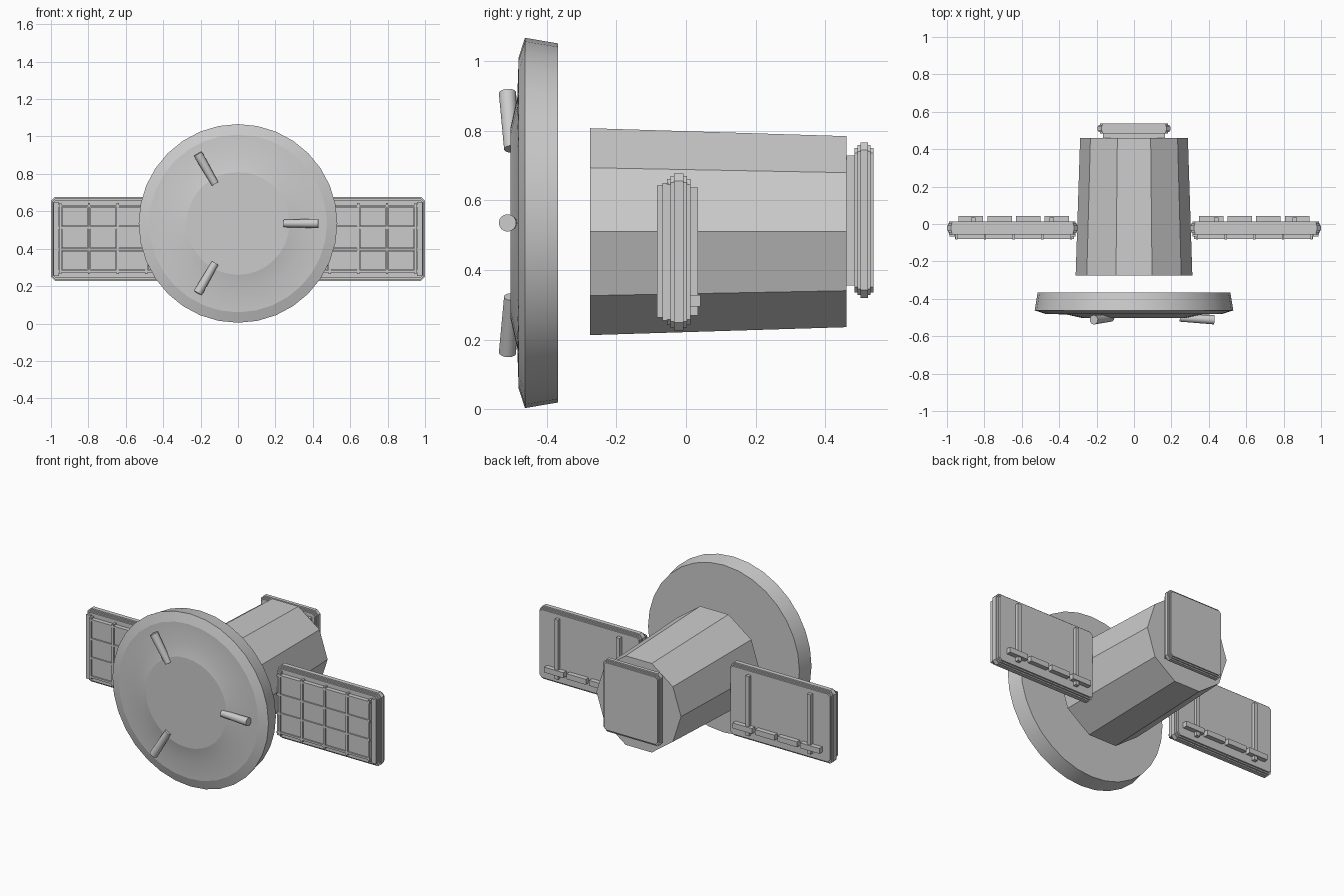
import bpy, bmesh
from math import sin, cos, pi, radians
from mathutils import Vector, Matrix

old = bpy.data.objects.get("Cube")
if old:
    bpy.data.objects.remove(old, do_unlink=True)

grey = bpy.data.materials.new("light_grey")
grey.use_nodes = True
grey.diffuse_color = (0.6, 0.6, 0.6, 1)
grey.node_tree.nodes["Principled BSDF"].inputs["Base Color"].default_value = (0.6, 0.6, 0.6, 1)


def finish(name, bm):
    bmesh.ops.recalc_face_normals(bm, faces=bm.faces[:])
    mesh = bpy.data.meshes.new(name)
    bm.to_mesh(mesh)
    bm.free()
    mesh.materials.append(grey)
    obj = bpy.data.objects.new(name, mesh)
    bpy.context.collection.objects.link(obj)
    return obj


def add_box(bm, x, y, z):
    """Box between the (low, high) pairs on each axis."""
    mid = Vector([(a + b) / 2 for a, b in (x, y, z)])
    size = [abs(b - a) for a, b in (x, y, z)]
    bmesh.ops.create_cube(bm, size=1, matrix=Matrix.Translation(mid) @ Matrix.Diagonal((*size, 1)))


def add_plate(bm, x, y, z, cut):
    """Upright plate with clipped corners, extruded along y."""
    (x0, x1), (z0, z1) = x, z
    outline = [(x0 + cut, z0), (x1 - cut, z0), (x1, z0 + cut), (x1, z1 - cut),
               (x1 - cut, z1), (x0 + cut, z1), (x0, z1 - cut), (x0, z0 + cut)]
    face = bm.faces.new([bm.verts.new((px, y[0], pz)) for px, pz in outline])
    new = bmesh.ops.extrude_face_region(bm, geom=[face])["geom"]
    verts = [v for v in new if isinstance(v, bmesh.types.BMVert)]
    bmesh.ops.translate(bm, verts=verts, vec=(0, y[1] - y[0], 0))


def lathe(name, profile, sides, height):
    """Turn (radius, y) points around the y axis; both ends are capped."""
    bm = bmesh.new()
    rings = [[bm.verts.new((r * cos(2 * pi * i / sides), y, height + r * sin(2 * pi * i / sides)))
              for i in range(sides)] for r, y in profile]
    for a, b in zip(rings, rings[1:]):
        for i in range(sides):
            j = (i + 1) % sides
            bm.faces.new((a[i], a[j], b[j], b[i]))
    bm.faces.new(rings[0])
    bm.faces.new(rings[-1])
    return finish(name, bm)


def panel_core(bm, x, y, z):
    """Thick plate with a thinner ridge running round its rim."""
    depth = y[1] - y[0]
    add_plate(bm, x, y, z, 0.015)
    add_plate(bm, (x[0] - 0.006, x[1] + 0.006), (y[0] + 0.15 * depth, y[1] - 0.15 * depth),
              (z[0] - 0.008, z[1] + 0.008), 0.018)
    add_plate(bm, (x[0] - 0.012, x[1] + 0.012), (y[0] + 0.3 * depth, y[1] - 0.3 * depth),
              (z[0] - 0.016, z[1] + 0.016), 0.022)


# Main body: tapered ten-sided barrel
lathe("body", [(0.312, -0.275), (0.288, 0.46)], 10, 0.51)

# Dish with a stepped front
dish_z = 0.535
dish = lathe("dish", [(0.275, -0.503), (0.36, -0.484), (0.475, -0.48),
                      (0.531, -0.462), (0.515, -0.367)], 32, dish_z)

# Three tapered pegs spread around the dish front
pegs = []
for n in range(3):
    a = 2 * pi * n / 3
    out = Vector((cos(a), 0, sin(a)))
    start = out * 0.245 + Vector((0, -0.502, dish_z))
    end = out * 0.43 + Vector((0, -0.512, dish_z))
    bm = bmesh.new()
    turn = (end - start).to_track_quat("Z", "Y").to_matrix().to_4x4()
    bmesh.ops.create_cone(bm, cap_ends=True, segments=16, radius1=0.02, radius2=0.025,
                          depth=(end - start).length,
                          matrix=Matrix.Translation((start + end) / 2) @ turn)
    pegs.append(finish(f"dish_peg_{n + 1}", bm))

# Side panels
for side, s in (("left", 1), ("right", -1)):
    def span(a, b):
        return tuple(sorted((s * a, s * b)))

    bm = bmesh.new()
    panel_core(bm, span(0.312, 0.988), (-0.055, 0.013), (0.243, 0.661))
    # end rails
    for x in (0.312, 0.958):
        add_box(bm, span(x, x + 0.028), (-0.068, -0.05), (0.255, 0.65))
    finish(f"{side}_panel", bm)

    # Grid frame on the panel front
    bm = bmesh.new()
    x0, z0, step_x, step_z = 0.337, 0.28, 0.153, 0.116
    for i in range(5):
        x = x0 + i * step_x
        add_box(bm, span(x - 0.006, x + 0.006), (-0.083, -0.05), (0.264, 0.643))
    for k in range(4):
        z = z0 + k * step_z
        add_box(bm, span(0.32, 0.958), (-0.081, -0.05), (z - 0.006, z + 0.006))
    finish(f"{side}_panel_grid", bm)

    # Cells between the bars
    bm = bmesh.new()
    for i in range(4):
        for k in range(3):
            x, z = x0 + i * step_x, z0 + k * step_z
            add_box(bm, span(x + 0.008, x + step_x - 0.008), (-0.076, -0.05),
                    (z + 0.008, z + step_z - 0.008))
    finish(f"{side}_panel_cells", bm)

    # Uprights and a broken rail on the panel back
    bm = bmesh.new()
    for x in (0.44, 0.86):
        add_box(bm, span(x - 0.012, x + 0.012), (0.01, 0.034), (0.27, 0.637))
    for i in range(4):
        x = x0 + i * step_x
        add_box(bm, span(x + 0.01, x + step_x - 0.012), (0.01, 0.042), (0.295, 0.328))
    finish(f"{side}_panel_braces", bm)

# Rear panel and its mount
bm = bmesh.new()
panel_core(bm, (-0.183, 0.183), (0.484, 0.538), (0.336, 0.75))
finish("rear_panel", bm)
bm = bmesh.new()
add_box(bm, (-0.165, 0.165), (0.455, 0.486), (0.356, 0.728))
finish("rear_panel_mount", bm)

# Smooth the round parts, keeping creases sharp
for objs, angle in (([dish], 12), (pegs, 40)):
    bpy.ops.object.select_all(action="DESELECT")
    for o in objs:
        o.select_set(True)
    bpy.context.view_layer.objects.active = objs[0]
    bpy.ops.object.shade_smooth_by_angle(angle=radians(angle))
